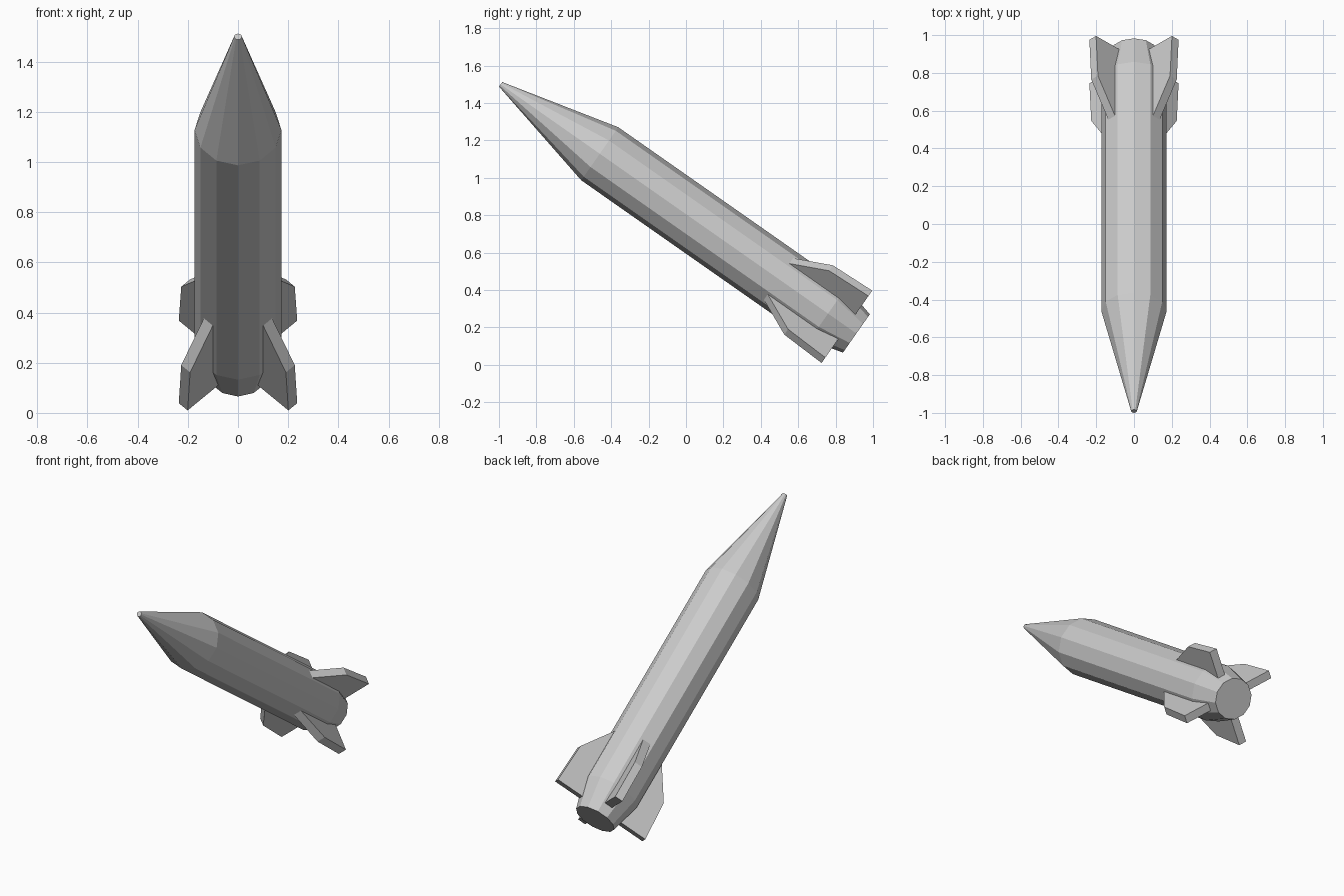
import bpy, bmesh, math
from mathutils import Matrix, Vector

cube = bpy.data.objects.get("Cube")
if cube:
    bpy.data.objects.remove(cube, do_unlink=True)

grey = bpy.data.materials.new("plain_grey")
grey.use_nodes = True
grey.diffuse_color = (0.6, 0.6, 0.6, 1)
grey.node_tree.nodes["Principled BSDF"].inputs["Base Color"].default_value = grey.diffuse_color

# Rocket axis leans forward, nose towards -y
SIDES = 12
TILT = math.radians(55)
AXIS_OFFSET = 0.66
lean = Matrix.Rotation(TILT, 4, 'X')
lean.translation = lean.to_3x3() @ Vector((0, AXIS_OFFSET, 0))


def add_object(name, bm):
    bmesh.ops.recalc_face_normals(bm, faces=bm.faces)
    mesh = bpy.data.meshes.new(name)
    bm.to_mesh(mesh)
    bm.free()
    mesh.materials.append(grey)
    obj = bpy.data.objects.new(name, mesh)
    bpy.context.collection.objects.link(obj)
    obj.matrix_world = lean
    return obj


# Body: rings of (radius, height), capped at both ends
def build_body(profile):
    bm = bmesh.new()
    rings = []
    for radius, height in profile:
        angles = [math.tau * i / SIDES for i in range(SIDES)]
        rings.append([bm.verts.new((radius * math.cos(a), radius * math.sin(a), height))
                      for a in angles])
    for low, high in zip(rings, rings[1:]):
        for i in range(SIDES):
            j = (i + 1) % SIDES
            bm.faces.new((low[i], low[j], high[j], high[i]))
    bm.faces.new(rings[0])
    bm.faces.new(rings[-1])
    return add_object("rocket_body", bm)


# Fin: flat outline of (radius, height), thickened and turned round the axis
def build_fin(name, angle, outline, thickness=0.05):
    bm = bmesh.new()
    face = bm.faces.new([bm.verts.new((r, -thickness / 2, h)) for r, h in outline])
    grown = bmesh.ops.extrude_face_region(bm, geom=[face])
    moved = [v for v in grown["geom"] if isinstance(v, bmesh.types.BMVert)]
    bmesh.ops.translate(bm, verts=moved, vec=(0, thickness, 0))
    bmesh.ops.rotate(bm, verts=bm.verts, matrix=Matrix.Rotation(angle, 3, 'Z'))
    return add_object(name, bm)


build_body([(0.125, -0.65), (0.173, -0.465), (0.173, 1.025), (0.015, 1.672)])

fin_outline = [(0.08, -0.588), (0.309, -0.588), (0.295, -0.338), (0.166, -0.14), (0.08, -0.14)]
names = ["upper_left_fin", "upper_right_fin", "lower_right_fin", "lower_left_fin"]
for i, name in enumerate(names):
    build_fin(name, math.radians(45 + 90 * i), fin_outline)
